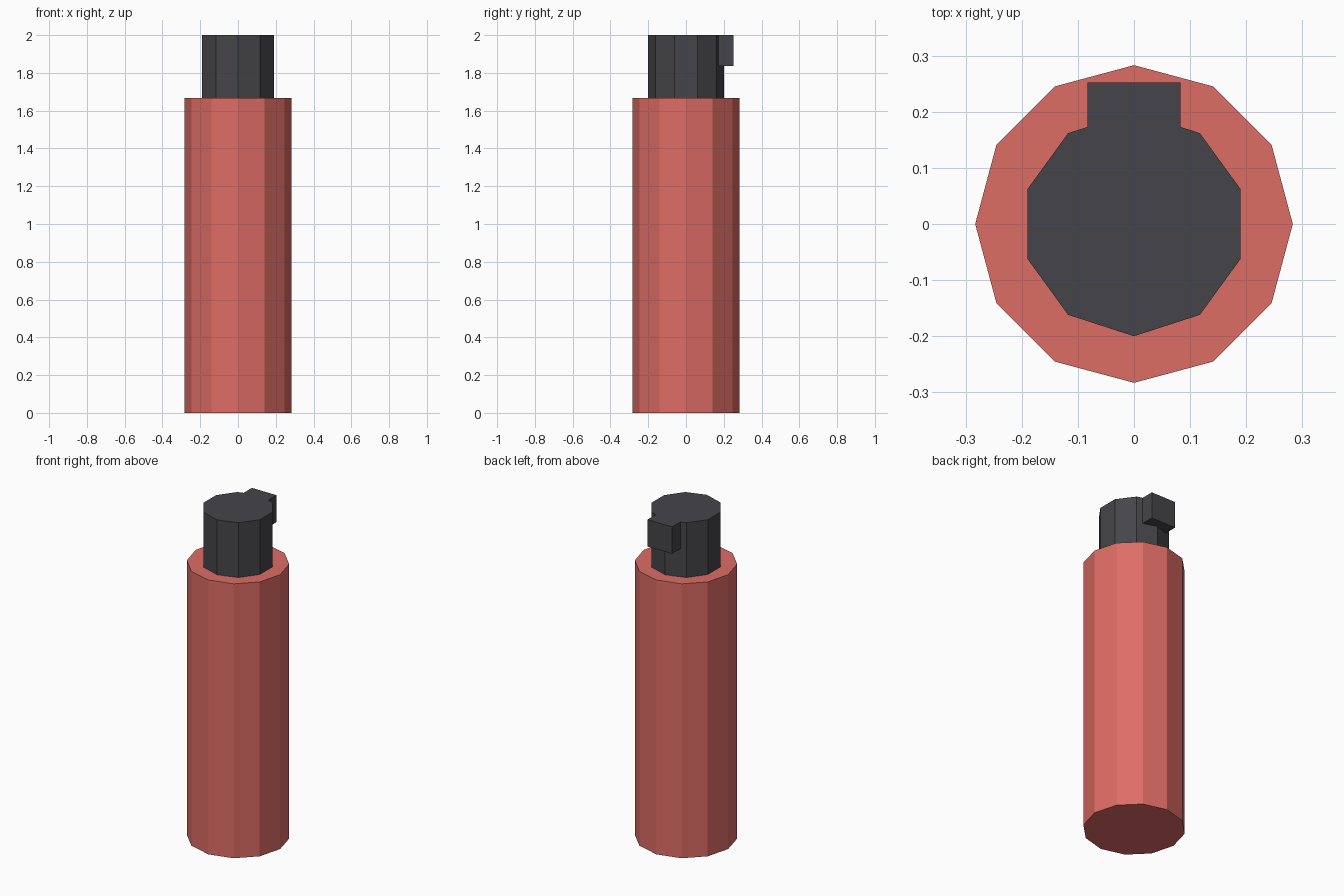
import bpy, bmesh
from math import sin, cos, tau

if "Cube" in bpy.data.objects:
    bpy.data.objects.remove(bpy.data.objects["Cube"])


def material(name, rgb):
    mat = bpy.data.materials.new(name)
    mat.diffuse_color = (*rgb, 1)
    mat.use_nodes = True
    mat.node_tree.nodes["Principled BSDF"].inputs["Base Color"].default_value = mat.diffuse_color
    return mat


def polygon(sides, radius, start=0):
    return [(radius * cos(start + tau * i / sides),
             radius * sin(start + tau * i / sides)) for i in range(sides)]


def prism(name, outline, z0, z1, mat):
    """Extrude a counter-clockwise outline from z0 up to z1."""
    bm = bmesh.new()
    base = bm.faces.new([bm.verts.new((x, y, z0)) for x, y in outline])
    top = bmesh.ops.extrude_face_region(bm, geom=[base], use_keep_orig=True)["geom"]
    verts = [v for v in top if isinstance(v, bmesh.types.BMVert)]
    bmesh.ops.translate(bm, verts=verts, vec=(0, 0, z1 - z0))
    bmesh.ops.recalc_face_normals(bm, faces=bm.faces)
    mesh = bpy.data.meshes.new(name)
    bm.to_mesh(mesh)
    bm.free()
    mesh.materials.append(mat)
    obj = bpy.data.objects.new(name, mesh)
    bpy.context.collection.objects.link(obj)
    return obj


red = material("red", (0.73, 0.15, 0.13))
dark = material("dark_grey", (0.06, 0.06, 0.068))

# Twelve-sided body
prism("body", polygon(12, 0.283), 0, 1.667, red)

# Ten-sided cap, one corner pointing to the back
prism("cap", polygon(10, 0.2, tau / 4), 1.667, 2, dark)

# Tab on the back of the cap, fitted against its corner
w = 0.083
prism("tab", [(-w, 0.173), (0, 0.2), (w, 0.173), (w, 0.252), (-w, 0.252)],
      1.837, 2, dark)
